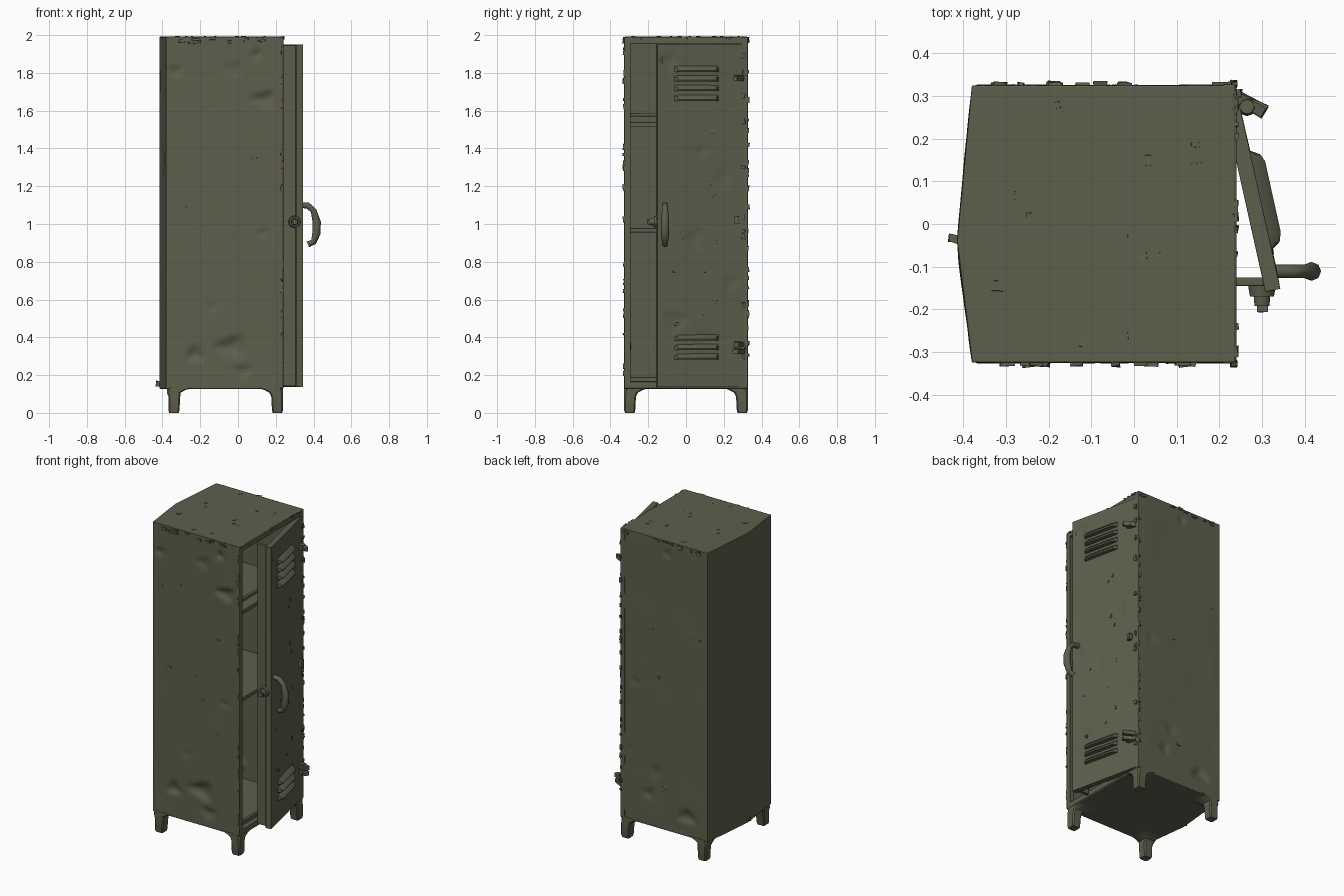
import bpy, bmesh, math, random
from mathutils import Vector, Matrix, noise

if "Cube" in bpy.data.objects:
    bpy.data.objects.remove(bpy.data.objects["Cube"])

random.seed(4)
olive = bpy.data.materials.new("worn olive paint")
olive.diffuse_color = (0.112, 0.114, 0.073, 1)
olive.use_nodes = True
olive.node_tree.nodes["Principled BSDF"].inputs["Base Color"].default_value = olive.diffuse_color

ZB, ZT = 0.13, 1.99            # bottom and top of the cabinet
XF, XB, YS = 0.238, -0.38, 0.325
PLAN = [(XF, -YS), (XF, YS), (XB, YS), (-0.415, -0.04), (XB, -YS)]


def finish(name, bm, matrix=None, bevel=0, angle=35):
    bmesh.ops.recalc_face_normals(bm, faces=bm.faces)
    me = bpy.data.meshes.new(name)
    bm.to_mesh(me)
    bm.free()
    me.materials.append(olive)
    ob = bpy.data.objects.new(name, me)
    bpy.context.collection.objects.link(ob)
    for p in me.polygons:
        p.use_smooth = True
    me.set_sharp_from_angle(angle=math.radians(angle))
    if matrix:
        ob.matrix_world = matrix
    if bevel:
        m = ob.modifiers.new("bevel", 'BEVEL')
        m.width, m.segments = bevel, 2
    return ob


def add_box(bm, lo, hi, jitter=0, rot=None):
    lo, hi = Vector(lo), Vector(hi)
    c, s = (lo + hi) / 2, hi - lo
    r = rot or Matrix.Identity(4)
    vs = bmesh.ops.create_cube(bm, size=1, matrix=Matrix.Translation(c) @ r @ Matrix.Diagonal((*s, 1)))['verts']
    for v in vs:
        v.co += Vector([random.uniform(-jitter, jitter) for _ in range(3)])


def box(name, lo, hi, matrix=None, bevel=0.003, rot=None):
    bm = bmesh.new()
    add_box(bm, lo, hi, rot=rot)
    return finish(name, bm, matrix, bevel)


def prism(name, pts, z0, z1):
    bm = bmesh.new()
    f = bm.faces.new([bm.verts.new((x, y, z0)) for x, y in pts])
    ex = bmesh.ops.extrude_face_region(bm, geom=[f])['geom']
    bmesh.ops.translate(bm, verts=[e for e in ex if isinstance(e, bmesh.types.BMVert)], vec=(0, 0, z1 - z0))
    return finish(name, bm, bevel=0.004)


def sheet(name, o, U, V, dents, thick=0.014, matrix=None, wave=0.003):
    """Beaten metal sheet; dents are (u, v, ru, rv, depth) in units."""
    o, U, V = Vector(o), Vector(U), Vector(V)
    n = U.cross(V).normalized()
    lu, lv = U.length, V.length
    nu, nv = max(2, int(lu / 0.0155)), int(lv / 0.0155)
    bm = bmesh.new()
    rows = []
    for side in (0, 1):
        for j in range(nv + 1):
            row = []
            for i in range(nu + 1):
                u, v = i / nu * lu, j / nv * lv
                edge = min(1, min(u, lu - u, v, lv - v) / 0.05)
                d = wave * edge * noise.noise(Vector((u * 5 + o.x * 9, v * 4, o.y * 7)))
                for cu, cv, ru, rv, dep in dents:
                    a, b = (u - cu) / ru, (v - cv) / rv
                    r2 = (a * a + b * b) * (1 + 0.35 * math.sin(3 * math.atan2(b, a) + cu * 40))
                    d -= dep * max(0, 1 - r2) ** 1.3
                row.append(bm.verts.new(o + U * i / nu + V * j / nv + n * (d - side * thick)))
            rows.append(row)
    k = nv + 1
    A, B = rows[:k], rows[k:]
    for g in (A, B):
        for j in range(nv):
            for i in range(nu):
                bm.faces.new((g[j][i], g[j][i + 1], g[j + 1][i + 1], g[j + 1][i]))
    ring = [(0, i) for i in range(nu)] + [(j, nu) for j in range(nv)] + \
           [(nv, i) for i in range(nu, 0, -1)] + [(j, 0) for j in range(nv, 0, -1)]
    for (a, b), (c, d) in zip(ring, ring[1:] + ring[:1]):
        bm.faces.new((A[a][b], B[a][b], B[c][d], A[c][d]))
    return finish(name, bm, matrix, angle=40)


# Cabinet shell: dented sides, kinked back, roof and floor
H = ZT - ZB
sheet("front_side", (XB, -YS, ZB), (XF - XB, 0, 0), (0, 0, H),
      [(.05, 1.68, .04, .03, .012), (.48, 1.77, .03, .03, .016), (.52, 1.53, .07, .045, .02),
       (.36, 1.69, .06, .04, .008), (.35, .22, .09, .06, .022), (.15, .18, .05, .045, .018),
       (.40, .09, .06, .04, .012), (.51, .82, .03, .02, .009), (.24, .43, .03, .03, .006)])
sheet("rear_side", (XF, YS, ZB), (XB - XF, 0, 0), (0, 0, H),
      [(.47, .12, .07, .045, .018), (.2, .2, .04, .04, .01), (.33, 1.78, .03, .03, .01),
       (.1, .9, .04, .03, .006), (.25, .35, .05, .05, .006)])
sheet("back_panel_a", (XB, YS, ZB), (-.035, -YS - .04, 0), (0, 0, H), [(.2, .5, .08, .1, .004)])
sheet("back_panel_b", (-.415, -.04, ZB), (.035, .04 - YS, 0), (0, 0, H), [(.1, 1.2, .08, .1, .004)])
prism("roof", PLAN, ZT - 0.018, ZT + 0.002)
prism("floor_plate", PLAN, ZB - 0.004, ZB + 0.018)

# Door frame around the opening
for s in (-1, 1):
    y0, y1 = sorted((s * 0.293, s * 0.327))
    box("frame_post", (XF - 0.03, y0, ZB), (XF + 0.002, y1, ZT))
box("frame_top_rail", (XF - 0.03, -.3, 1.955), (XF + .002, .3, ZT))
box("frame_bottom_rail", (XF - 0.03, -.3, ZB), (XF + .002, .3, 0.165))
box("frame_door_stop", (XF - 0.05, -.3, 0.165), (XF - 0.03, .3, 0.19))

# Shelves and hanging rod
box("upper_shelf", (XB, -.315, 1.515), (0.2, .315, 1.54))
box("shelf_rail", (0.15, -.315, 1.57), (0.17, .315, 1.588))
box("lower_shelf", (XB, -.315, 0.955), (0.2, .315, 0.978))

# Legs flaring into the corners
for sx in (-1, 1):
    for sy in (-1, 1):
        bm = bmesh.new()
        prev = None
        for z, w, off in ((0, .05, .004), (.012, .058, 0), (.085, .062, 0), (.107, .072, 0), (.122, .1, 0), (.136, .15, 0)):
            cx = (XF - off) if sx > 0 else (-.368 if z < .1 else -.376) + off
            cy = sy * (YS + .002 - off)
            ring = [bm.verts.new((cx - sx * a * w, cy - sy * b * w, z)) for a, b in
                    ((0, .12), (.12, 0), (.88, 0), (1, .12), (1, .88), (.88, 1), (.12, 1), (0, .88))]
            if prev:
                for i in range(8):
                    bm.faces.new((prev[i], prev[(i + 1) % 8], ring[(i + 1) % 8], ring[i]))
            else:
                bm.faces.new(ring)
            prev = ring
        bm.faces.new(prev)
        finish("leg", bm)

# Door, ajar: local x points outward, local y runs from free edge to hinge
E, Hn = Vector((0.343, -0.152, 0)), Vector((0.24, 0.312, 0))
W = (Hn - E).length
D = Matrix.Translation(E) @ Matrix.Rotation(math.atan2(E.x - Hn.x, Hn.y - E.y), 4, 'Z')
D0, D1 = 0.137, 1.95
sheet("door_panel", (0, 0, D0), (0, W, 0), (0, 0, D1 - D0),
      [(.05, .9, .03, .05, .005), (.2, .78, .05, .06, .006), (.35, 1.1, .05, .08, .005),
       (.1, .35, .07, .06, .008), (.28, .25, .1, .04, .006), (.06, 1.72, .05, .06, .008),
       (.4, .55, .04, .05, .006), (.24, 1.25, .03, .03, .006)], matrix=D)
for nm, lo, hi in (("free", (-.036, 0, D0), (-.002, .018, D1)), ("hinge", (-.036, W - .018, D0), (-.002, W, D1)),
                   ("bottom", (-.036, 0, D0), (-.002, W, D0 + .018)), ("top", (-.036, 0, D1 - .018), (-.002, W, D1))):
    box("door_flange_" + nm, lo, hi, D)
box("door_edge_return", (0.238, -0.145, D0 + .005), (0.335, -0.125, D1 - .003))

# Louvers: hooded ramps open at the bottom
for z in (1.652, 1.703, 1.754, 1.805, 0.282, 0.332, 0.382):
    bm = bmesh.new()
    sec = []
    for y, k in ((.093, 0), (.108, .75), (.13, 1), (.3, 1), (.318, .75), (.332, 0)):
        sec.append([bm.verts.new((x * k + c, y, z + dz)) for x, c, dz in
                    ((0, -.004, 0), (.026, 0, 0), (.03, 0, .008), (.018, 0, .022), (0, -.002, .032))])
    for a, b in zip(sec, sec[1:]):
        for i in range(5):
            bm.faces.new((a[i], a[(i + 1) % 5], b[(i + 1) % 5], b[i]))
    bm.faces.new(sec[0])
    bm.faces.new(sec[-1])
    finish("louver", bm, D)

# Handle, its lower end torn loose
cu = bpy.data.curves.new("handle", 'CURVE')
cu.dimensions, cu.bevel_depth, cu.bevel_resolution, cu.use_fill_caps = '3D', 0.019, 2, True
path = [(.325, 1.1), (.37, 1.098), (.4, 1.07), (.417, 1.01), (.415, .95), (.4, .905), (.37, .892)]
sp = cu.splines.new('POLY')
sp.points.add(len(path) - 1)
for p, (x, z) in zip(sp.points, path):
    p.co = (x, -0.111, z, 1)
    p.radius = 1.15 if .93 < z < 1.05 else 0.85
cu.materials.append(olive)
handle = bpy.data.objects.new("handle", cu)
bpy.context.collection.objects.link(handle)
bpy.context.view_layer.objects.active = handle
handle.select_set(True)
bpy.ops.object.convert(target='MESH')

# Lock on the free edge
bm = bmesh.new()
for r, y, d in ((.034, -.155, .03), (.021, -.175, .035)):
    bmesh.ops.create_cone(bm, cap_ends=True, segments=14, radius1=r, radius2=r * .85, depth=d,
                          matrix=Matrix.Translation((.3, y, 1.012)) @ Matrix.Rotation(math.pi / 2, 4, 'X'))
add_box(bm, (.29, -.207, .998), (.312, -.18, 1.022), .003)
finish("lock", bm)

# Bent hinges
bm = bmesh.new()
tilt = Matrix.Rotation(math.radians(-28), 4, 'Z')
for z in (1.77, 0.325, 0.36):
    add_box(bm, (.235, .266, z - .012), (.31, .294, z + .012), .004, tilt)
    bmesh.ops.create_cone(bm, cap_ends=True, segments=10, radius1=.022, radius2=.017, depth=.03,
                          matrix=Matrix.Translation((.265, .275, z + .004)))
add_box(bm, (.24, .255, 1.0), (.272, .28, 1.04), .003)
finish("hinges", bm)

# Rust flakes along the edges and faces
bm = bmesh.new()
R = random.uniform


def flake(x, y, z, sx, sy, sz):
    add_box(bm, (x - sx, y - sy, z - sz), (x + sx, y + sy, z + sz), min(sx, sy, sz) * .6)


for s in (-1, 1):
    for _ in range(26):
        flake(XF - .004, s * .328, R(.2, 1.95), .006, R(.003, .007), R(.006, .016))
    for _ in range(14):
        flake(R(-.34, .22), s * .327, R(1.96, 1.985), R(.007, .018), R(.004, .008), .006)
    for _ in range(7):
        flake(R(-.33, .2), s * .324, R(.2, 1.9), R(.006, .014), .0025, R(.004, .009))
for _ in range(12):
    flake(XF, R(-.3, .3), 1.985, .006, R(.006, .014), .006)
    flake(R(-.35, .2), R(-.3, .3), ZT + .001, R(.005, .013), R(.005, .013), .003)
    t, z = R(0, 1), R(.45, 1.6)
    p = E.lerp(Hn, t)
    flake(p.x - .001, p.y, z, .004, R(.004, .009), R(.004, .012))
    flake(.243, .305, R(.2, 1.9), .007, .008, R(.008, .016))
flake(-.415, -.035, .155, .016, .011, .012)
finish("rust_flakes", bm)
